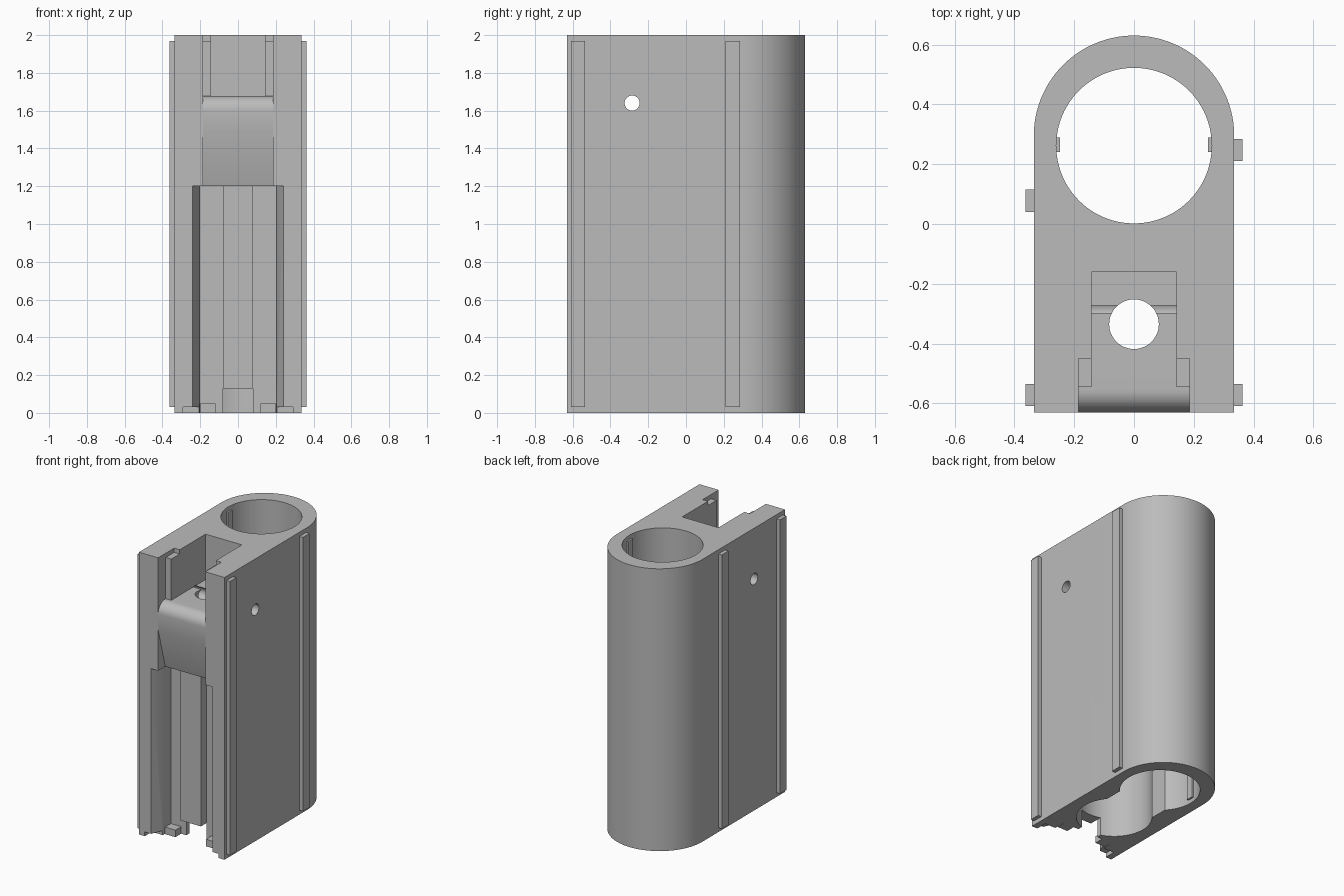
import bpy, bmesh, math

old = bpy.data.objects.get("Cube")
if old:
    bpy.data.objects.remove(old, do_unlink=True)

grey = bpy.data.materials.new("plain grey")
grey.use_nodes = True
COLOUR = (0.5, 0.5, 0.5, 1)
grey.diffuse_color = COLOUR
grey.node_tree.nodes["Principled BSDF"].inputs["Base Color"].default_value = COLOUR


def prism(name, points, low, high, axis="z"):
    """Extrude a profile: (x, y) along z, or (y, z) along x."""
    def place(p, h):
        return (p[0], p[1], h) if axis == "z" else (h, p[0], p[1])
    bm = bmesh.new()
    bottom = [bm.verts.new(place(p, low)) for p in points]
    top = [bm.verts.new(place(p, high)) for p in points]
    bm.faces.new(bottom)
    bm.faces.new(top)
    for i in range(len(points)):
        j = (i + 1) % len(points)
        bm.faces.new((bottom[i], bottom[j], top[j], top[i]))
    bmesh.ops.recalc_face_normals(bm, faces=bm.faces)
    mesh = bpy.data.meshes.new(name)
    bm.to_mesh(mesh)
    bm.free()
    mesh.materials.append(grey)
    obj = bpy.data.objects.new(name, mesh)
    bpy.context.collection.objects.link(obj)
    return obj


def box(name, x, y, z):
    corners = [(x[0], y[0]), (x[1], y[0]), (x[1], y[1]), (x[0], y[1])]
    return prism(name, corners, z[0], z[1])


def arc(cx, cy, r, start, end, n):
    angles = [math.radians(start + (end - start) * i / n) for i in range(n + 1)]
    return [(cx + r * math.cos(a), cy + r * math.sin(a)) for a in angles]


def circle(cx, cy, r, n=64):
    return arc(cx, cy, r, 0, 360, n)[:-1]


def cut(target, cutter):
    mod = target.modifiers.new("cut", "BOOLEAN")
    mod.operation = "DIFFERENCE"
    mod.solver = "EXACT"
    mod.object = cutter
    bpy.context.view_layer.objects.active = target
    bpy.ops.object.modifier_apply(modifier=mod.name)
    bpy.data.objects.remove(cutter, do_unlink=True)


# Housing with a rounded back
outline = [(-0.335, -0.63), (0.335, -0.63)] + arc(0, 0.295, 0.335, 0, 180, 64)
body = prism("housing", outline, 0, 2)

# Main bore, inner cavity and its passage into the bore
cut(body, prism("bore", circle(0, 0.262, 0.26, 96), -0.1, 2.1))
cut(body, prism("cavity", circle(0, -0.2, 0.245), -0.1, 1.15))
cut(body, box("passage", (-0.19, 0.19), (-0.2, 0.1), (-0.1, 1.15)))
cut(body, prism("small_bore", circle(0, -0.335, 0.083, 48), 1, 2.1))

# Upper slot, wider at the front
cut(body, box("upper_slot", (-0.142, 0.142), (-0.7, -0.16), (1.678, 2.1)))
cut(body, box("upper_mouth", (-0.185, 0.185), (-0.7, -0.545), (1.6, 2.1)))
cut(body, box("latch_recess", (-0.185, 0.185), (-0.7, -0.5), (1.15, 1.678)))

# Lower front channel with sloping sides
half = [(0.253, -0.66), (0.205, -0.545), (0.2, -0.465)]
channel = half + [(-x, y) for x, y in reversed(half)]
cut(body, prism("channel", channel, -0.1, 1.2))

# Cross pin hole and foot notches
cut(body, prism("pin_hole", circle(-0.285, 1.64, 0.04, 32), -0.5, 0.5, "x"))
for s in (-1, 1):
    cut(body, box("foot_notch", sorted((s * 0.19, s * 0.29)), (-0.7, -0.55), (-0.1, 0.03)))
    cut(body, box("rail_step", sorted((s * 0.141, s * 0.185)), (-0.545, -0.45), (1.97, 2.1)))
cut(body, box("bottom_notch", (-0.08, 0.08), (-0.7, -0.3), (-0.1, 0.13)))

# Latch with rounded top and sloping lower front
latch_profile = [(-0.48, 1.2), (-0.55, 1.2), (-0.63, 1.49)]
latch_profile += arc(-0.555, 1.603, 0.075, 180, 90, 12) + [(-0.48, 1.678)]
latch = prism("front_latch", latch_profile, -0.185, 0.185, "x")

# Central rib and feet in the channel
box("channel_rib", (-0.08, 0.08), (-0.53, -0.46), (0.13, 1.2))
for side, s in (("left", 1), ("right", -1)):
    box(side + "_foot", sorted((s * 0.12, s * 0.2)), (-0.53, -0.44), (0, 0.05))
    box(side + "_bore_key", sorted((s * 0.247, s * 0.27)), (0.24, 0.29), (0.03, 1.97))
    box(side + "_front_rail", sorted((s * 0.33, s * 0.362)), (-0.608, -0.535), (0.03, 1.97))
box("left_rear_rail", (0.33, 0.362), (0.21, 0.285), (0.03, 1.97))
box("right_rear_rail", (-0.362, -0.33), (0.04, 0.115), (0.03, 1.97))

# Smooth curved walls, keep edges sharp
for obj in (body, latch):
    bpy.ops.object.select_all(action="DESELECT")
    obj.select_set(True)
    bpy.context.view_layer.objects.active = obj
    bpy.ops.object.shade_smooth_by_angle(angle=math.radians(30))
